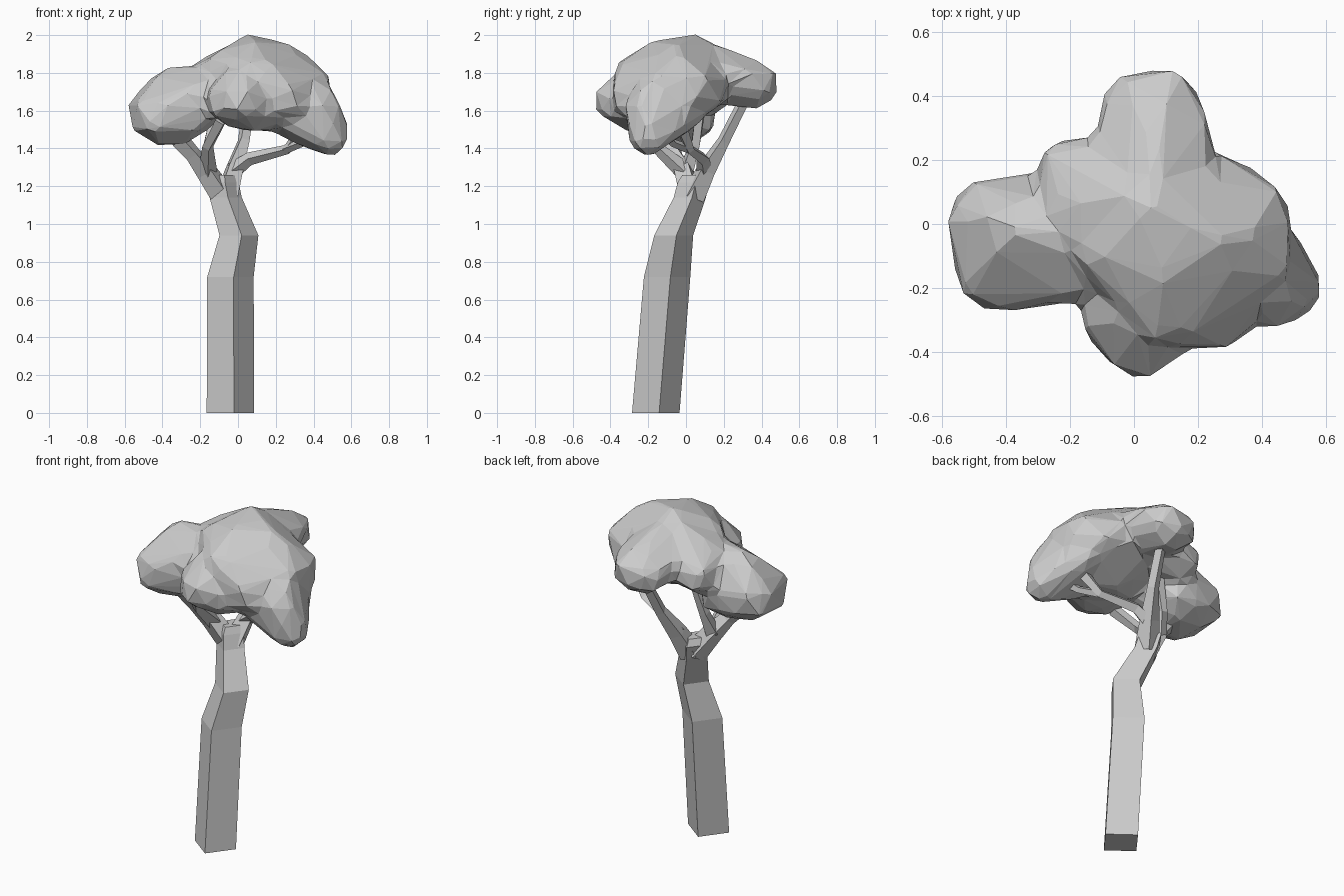
import bpy
import bmesh
import math
from mathutils import Vector, Matrix

default_cube = bpy.data.objects.get("Cube")
if default_cube:
    bpy.data.objects.remove(default_cube, do_unlink=True)

# One plain grey for the whole tree
GREY = (0.6, 0.6, 0.6, 1)
grey = bpy.data.materials.new("plain_grey")
grey.use_nodes = True
grey.diffuse_color = GREY
grey.node_tree.nodes["Principled BSDF"].inputs["Base Color"].default_value = GREY


def finish(name, bm):
    """Turn a bmesh into a flat-shaded object with the tree material."""
    bmesh.ops.recalc_face_normals(bm, faces=bm.faces)
    mesh = bpy.data.meshes.new(name)
    bm.to_mesh(mesh)
    bm.free()
    mesh.materials.append(grey)
    obj = bpy.data.objects.new(name, mesh)
    bpy.context.collection.objects.link(obj)
    return obj


def limb(name, path, turn=0.0, level=False):
    """Four-sided tapering tube through (x, y, z, radius) stations."""
    bm = bmesh.new()
    points = [Vector(station[:3]) for station in path]
    rings = []
    for i, (point, station) in enumerate(zip(points, path)):
        tangent = points[min(i + 1, len(path) - 1)] - points[max(i - 1, 0)]
        frame = Matrix() if level else tangent.to_track_quat("Z", "Y").to_matrix()
        frame = frame.to_3x3()
        ring = []
        for k in range(4):
            angle = turn + k * math.pi / 2
            spoke = Vector((math.cos(angle), math.sin(angle), 0)) * station[3]
            ring.append(bm.verts.new(point + frame @ spoke))
        rings.append(ring)
    for lower, upper in zip(rings, rings[1:]):
        for k in range(4):
            n = (k + 1) % 4
            bm.faces.new((lower[k], lower[n], upper[n], upper[k]))
    bm.faces.new(rings[0])
    bm.faces.new(rings[-1])
    return finish(name, bm)


def add_lobe(canopy, clumps):
    """Add the convex hull around a few (x, y, z, radius) clumps."""
    bm = bmesh.new()
    for i, (x, y, z, radius) in enumerate(clumps):
        place = Matrix.Translation((x, y, z)) @ Matrix.Rotation(i * 0.7, 4, "Z")
        bmesh.ops.create_icosphere(bm, subdivisions=1, radius=radius + 0.008,
                                   matrix=place)
    hull = bmesh.ops.convex_hull(bm, input=bm.verts)
    spare = {g for g in hull["geom_interior"] + hull["geom_unused"]
             if isinstance(g, bmesh.types.BMVert)}
    bmesh.ops.delete(bm, geom=list(spare), context="VERTS")
    bmesh.ops.recalc_face_normals(bm, faces=bm.faces)
    lobe = bpy.data.meshes.new("lobe")
    bm.to_mesh(lobe)
    bm.free()
    canopy.from_mesh(lobe)
    bpy.data.meshes.remove(lobe)


# Leaning trunk with a kink near the top
limb("trunk", [
    (-0.04, -0.16, 0, 0.127), (-0.04, -0.1, 0.72, 0.124),
    (0.005, -0.065, 0.94, 0.104), (-0.065, 0.02, 1.14, 0.086),
    (-0.08, 0.04, 1.22, 0.085), (-0.08, 0.04, 1.26, 0.06)],
    turn=math.radians(-82), level=True)

# Branches reaching into each lobe
limb("left_branch", [
    (-0.08, 0.03, 1.15, 0.07), (-0.17, -0.01, 1.28, 0.06),
    (-0.24, -0.06, 1.37, 0.045), (-0.32, -0.09, 1.46, 0.05)])
limb("front_branch", [
    (-0.16, -0.01, 1.28, 0.05), (-0.16, -0.16, 1.41, 0.03),
    (-0.09, -0.28, 1.55, 0.035)])
limb("inner_branch", [
    (-0.18, 0.0, 1.29, 0.045), (-0.16, 0.05, 1.42, 0.03),
    (-0.11, 0.08, 1.62, 0.03)])
limb("back_branch", [
    (-0.06, 0.04, 1.15, 0.07), (-0.02, 0.11, 1.29, 0.055),
    (0.03, 0.2, 1.44, 0.034), (0.06, 0.3, 1.64, 0.03)])
limb("right_branch", [
    (-0.03, 0.1, 1.28, 0.045), (0.06, 0.09, 1.345, 0.035),
    (0.26, 0.02, 1.395, 0.026), (0.34, -0.02, 1.5, 0.035)])
limb("right_twig", [
    (0.25, 0.02, 1.395, 0.025), (0.34, -0.07, 1.43, 0.022),
    (0.4, -0.12, 1.48, 0.03)])

# Canopy lobes: crown, right droop, front, left, back, back-left bump
crown = bmesh.new()
add_lobe(crown, [
    (0.05, 0.06, 1.9, 0.1), (0.09, -0.18, 1.86, 0.1),
    (0.27, -0.05, 1.84, 0.11), (0.38, 0.02, 1.72, 0.12),
    (0.28, 0.1, 1.7, 0.12), (0.38, -0.13, 1.73, 0.11),
    (0.39, -0.1, 1.57, 0.1), (0.26, -0.28, 1.66, 0.12),
    (0.1, -0.28, 1.8, 0.1), (0.08, -0.26, 1.64, 0.12),
    (-0.08, -0.1, 1.82, 0.1), (-0.05, -0.1, 1.65, 0.12),
    (0.05, 0.1, 1.72, 0.12), (0.11, -0.02, 1.6, 0.1)])
add_lobe(crown, [
    (0.49, -0.2, 1.46, 0.105), (0.41, -0.18, 1.68, 0.1),
    (0.26, -0.17, 1.58, 0.13), (0.36, -0.02, 1.61, 0.13),
    (0.36, -0.12, 1.54, 0.11), (0.44, -0.22, 1.58, 0.11)])
add_lobe(crown, [
    (0.02, -0.38, 1.65, 0.11), (-0.05, -0.3, 1.64, 0.12),
    (0.08, -0.32, 1.62, 0.12), (0.01, -0.15, 1.66, 0.15),
    (0.16, -0.26, 1.61, 0.11), (0.02, -0.27, 1.76, 0.1)])
add_lobe(crown, [
    (-0.42, -0.14, 1.57, 0.15), (-0.46, 0.02, 1.58, 0.13),
    (-0.37, -0.02, 1.73, 0.1), (-0.25, -0.02, 1.72, 0.11),
    (-0.28, 0.04, 1.56, 0.13), (-0.28, -0.12, 1.56, 0.13),
    (-0.14, -0.12, 1.69, 0.12)])
add_lobe(crown, [
    (0.1, 0.38, 1.75, 0.11), (0, 0.37, 1.73, 0.11),
    (0.13, 0.3, 1.76, 0.11), (0.08, 0.37, 1.7, 0.09),
    (-0.02, 0.22, 1.76, 0.11), (0.06, 0.1, 1.86, 0.11),
    (0.13, 0.12, 1.78, 0.13)])
add_lobe(crown, [
    (-0.2, 0.17, 1.71, 0.11), (-0.15, 0.07, 1.8, 0.09),
    (-0.03, 0.08, 1.85, 0.1), (-0.04, 0.13, 1.73, 0.12),
    (-0.18, -0.04, 1.74, 0.12)])
canopy = finish("canopy", crown)

# Fuse the lobes, soften the creases, then cut back to broad facets
fuse = canopy.modifiers.new("fuse", "REMESH")
fuse.mode = "VOXEL"
fuse.voxel_size = 0.025
soften = canopy.modifiers.new("soften", "SMOOTH")
soften.factor = 0.5
soften.iterations = 6
facet = canopy.modifiers.new("facet", "DECIMATE")
facet.ratio = 0.045
